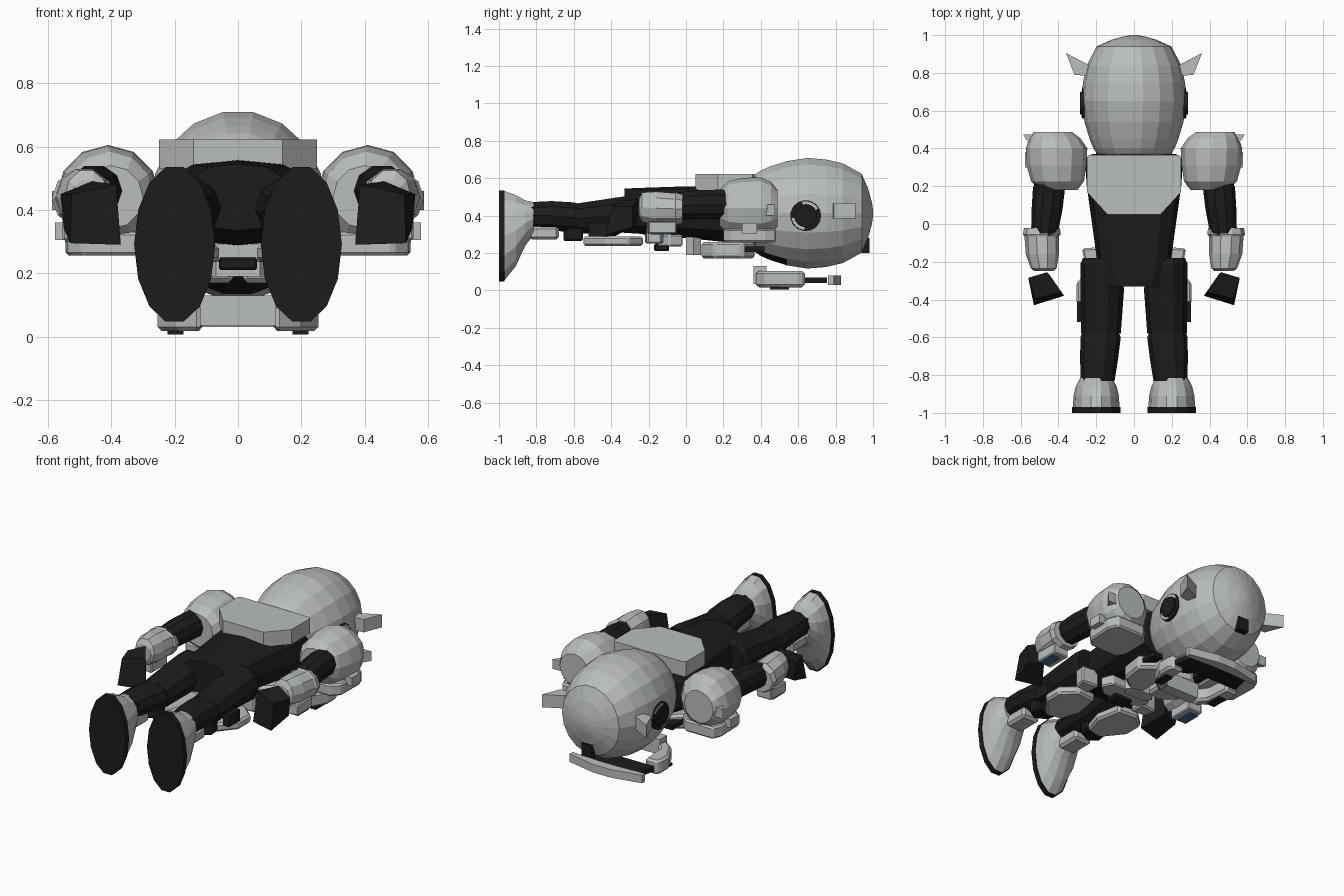
import bpy, bmesh, math
from mathutils import Vector

if "Cube" in bpy.data.objects:
    bpy.data.objects.remove(bpy.data.objects["Cube"])


def material(name, rgb):
    m = bpy.data.materials.new(name)
    m.diffuse_color = (*rgb, 1)
    m.use_nodes = True
    m.node_tree.nodes["Principled BSDF"].inputs["Base Color"].default_value = m.diffuse_color
    return m


GREY = material("armour grey", (0.49, 0.51, 0.515))
DARK = material("suit black", (0.0115, 0.0115, 0.0115))
BLUE = material("light blue", (0.05, 0.16, 0.32))


def finish(name, bm, mat, mirror=False, bevel=0):
    bmesh.ops.recalc_face_normals(bm, faces=bm.faces)
    me = bpy.data.meshes.new(name)
    bm.to_mesh(me)
    bm.free()
    me.materials.append(mat)
    ob = bpy.data.objects.new(name, me)
    bpy.context.collection.objects.link(ob)
    if bevel:
        b = ob.modifiers.new("Bevel", 'BEVEL')
        b.width, b.segments = bevel, 1
    if mirror:
        ob.modifiers.new("Mirror", 'MIRROR')
    return ob


def skin(name, loops, mat, **kw):
    """Closed skin over a row of point loops."""
    bm = bmesh.new()
    rows = [[bm.verts.new(p) for p in loop] for loop in loops]
    n = len(rows[0])
    for a, b in zip(rows, rows[1:]):
        for i in range(n):
            j = (i + 1) % n
            bm.faces.new((a[i], a[j], b[j], b[i]))
    bm.faces.new(rows[0])
    bm.faces.new(rows[-1])
    return finish(name, bm, mat, **kw)


def loft(name, rings, n, mat, power=1.0, **kw):
    """Rings along y, each (y, centre x, centre z, radius x, radius z)."""
    def sp(v):
        return math.copysign(abs(v) ** power, v)
    loops = []
    for y, cx, cz, rx, rz in rings:
        angs = [2 * math.pi * i / n for i in range(n)]
        loops.append([(cx + rx * sp(math.cos(a)), y, cz + rz * sp(math.sin(a))) for a in angs])
    return skin(name, loops, mat, **kw)


def side_plate(name, outline, x0, x1, mat):
    """Upright plate on the side of the head from a yz outline around the ear."""
    skin(name, [[(x, 0.64 + y, 0.40 + z) for y, z in outline] for x in (x0, x1)], mat, mirror=True)


def arc(r, a0, a1, n):
    return [(r * math.cos(math.radians(a0 + (a1 - a0) * i / n)),
             r * math.sin(math.radians(a0 + (a1 - a0) * i / n))) for i in range(n + 1)]


def plate(name, outline, z0, z1, mat, **kw):
    """Flat plate from an xy outline."""
    return skin(name, [[(x, y, z) for x, y in outline] for z in (z0, z1)], mat, **kw)


def box(name, x, y, z, mat, **kw):
    return plate(name, [(x[0], y[0]), (x[1], y[0]), (x[1], y[1]), (x[0], y[1])], z[0], z[1], mat, **kw)


def both(pts):
    """Symmetric outline from its right half."""
    return pts + [(-x, y) for x, y in reversed(pts)]


# Head with a dark throat
head = [(0.35, .12), (0.37, .195), (0.40, .215), (0.45, .235), (0.54, .262), (0.65, .278), (0.75, .27),
        (0.84, .25), (0.94, .198), (0.975, .12), (0.995, .05), (1.0, .012)]
skull = loft("head", [(y, 0, 0.413, r, r * 1.08) for y, r in head], 18, GREY)
skull.data.materials.append(DARK)
for f in skull.data.polygons:
    if f.center.y < .5 and f.center.z < .22 and abs(f.center.x) < .12:
        f.material_index = 1

# Ears, horns and crest
side_plate("ear_rim", arc(.083, 0, 336, 14), .24, .275, DARK)
for start in (30, 190):
    side_plate("ear_slot", arc(.077, start, start + 75, 4) + arc(.062, start + 75, start, 4), .25, .278, GREY)
side_plate("ear_disc", arc(.06, 0, 330, 11), .24, .286, DARK)
plate("head_horn", [(.235, .84), (.36, .905), (.315, .79), (.255, .785)], .385, .465, GREY, mirror=True)
box("crest", (-.035, .035), (.90, .98), (.20, .28), DARK)

# Face guard in front of the head
plate("brow", both([(.06, .83), (.25, .79), (.25, .76), (.06, .77)]), .03, .08, GREY)
plate("visor", both([(.20, .755), (.225, .635)]), .04, .07, DARK)
plate("chin_guard", both([(.12, .43), (.12, .36)]), .035, .13, GREY)
plate("cheek_guard", [(.16, .635), (.24, .635), (.254, .60), (.254, .53), (.195, .42), (.12, .365), (.11, .43), (.15, .48)],
      .017, .105, GREY, mirror=True, bevel=.014)
box("cheek_pad", (.172, .222), (.45, .55), (.006, .02), DARK, mirror=True)

# Torso and backpack
loft("torso", [(.37, 0, .41, .22, .12), (.35, 0, .41, .26, .145), (.2, 0, .41, .25, .15),
               (-.05, 0, .42, .215, .135), (-.2, 0, .42, .195, .13), (-.33, 0, .44, .15, .105)],
     12, DARK, power=.7)
plate("backpack", both([(.235, .365), (.25, .355), (.25, .17), (.14, .05)]), .53, .622, GREY)

# Chest and waist armour
plate("chest_plate", [(.015, .35), (.13, .37), (.22, .30), (.20, .15), (.10, .08), (.015, .10)],
      .17, .26, GREY, mirror=True, bevel=.015)
box("chest_vent", (.14, .20), (.31, .42), (.205, .235), DARK, mirror=True)
plate("belly_plate", both([(.07, .08), (.10, .04), (.07, 0)]), .19, .30, GREY)
plate("waist_plate", both([(.14, -.02), (.17, -.09), (.11, -.15)]), .235, .30, GREY, bevel=.008)
box("belt_buckle", (-.06, .06), (-.17, -.09), (.21, .25), DARK, bevel=.006)
plate("hip_plate", [(.16, -.12), (.275, -.13), (.26, -.21), (.16, -.22)], .25, .36, GREY, mirror=True, bevel=.01)

# Shoulders
loft("shoulder", [(.18, .40, .44, .10, .10), (.225, .405, .44, .14, .145), (.31, .41, .44, .158, .162),
                  (.40, .41, .44, .163, .165), (.455, .42, .44, .135, .14), (.488, .43, .44, .10, .10)],
     12, GREY, mirror=True)
plate("shoulder_fin", [(.53, .475), (.588, .475), (.55, .42), (.50, .42)], .40, .46, GREY, mirror=True)
plate("shoulder_plate", [(.27, .42), (.33, .48), (.52, .48), (.545, .42), (.54, .25), (.49, .20), (.31, .20), (.27, .25)],
      .256, .33, GREY, mirror=True, bevel=.01)
box("shoulder_stud", (.53, .578), (.30, .38), (.305, .36), GREY, mirror=True)

# Arms and hands
loft("upper_arm", [(.24, .445, .46, .075, .08), (.19, .45, .46, .085, .083), (.08, .46, .46, .082, .082),
                   (-.06, .475, .45, .07, .075)], 10, DARK, mirror=True)
loft("forearm", [(-.02, .487, .435, .095, .08), (-.055, .488, .437, .10, .092), (-.065, .488, .437, .092, .088),
                 (-.16, .485, .44, .088, .093), (-.235, .478, .445, .068, .083), (-.25, .476, .445, .05, .05)],
     10, GREY, mirror=True)
plate("forearm_plate", [(.45, -.05), (.55, -.05), (.554, -.20), (.45, -.21)], .305, .37, GREY,
      mirror=True, bevel=.006)
box("forearm_stripe", (.485, .546), (-.19, -.08), (.299, .307), BLUE, mirror=True)
wrist = [(.46, -.255, .49), (.56, -.285, .45), (.55, -.285, .34), (.45, -.265, .36)]
tips = [(.385, -.36, .48), (.525, -.395, .45), (.53, -.43, .295), (.37, -.38, .29)]
skin("hand", [wrist, tips], DARK, mirror=True)

# Legs
loft("thigh", [(-.18, .19, .41, .08, .10), (-.21, .175, .41, .108, .115), (-.35, .168, .405, .115, .10),
               (-.58, .175, .385, .105, .085)], 10, DARK, mirror=True)
loft("calf", [(-.56, .178, .385, .09, .08), (-.60, .177, .39, .107, .085), (-.72, .185, .40, .10, .082),
              (-.83, .193, .40, .09, .076)], 10, DARK, mirror=True)
plate("thigh_plate", [(.09, -.24), (.22, -.23), (.305, -.31), (.305, -.42), (.20, -.55), (.10, -.53), (.06, -.40)],
      .237, .29, GREY, mirror=True, bevel=.012)
box("thigh_pouch", (.26, .302), (-.52, -.41), (.29, .36), DARK, mirror=True)
plate("knee_pad", [(.11, -.55), (.25, -.55), (.26, -.62), (.20, -.66), (.12, -.62)], .265, .34, DARK,
      mirror=True, bevel=.01)
box("shin_plate", (.135, .255), (-.84, -.68), (.272, .345), GREY, mirror=True, bevel=.015)

# Boots
loft("boot", [(-.815, .20, .385, .085, .09), (-.86, .20, .36, .108, .125), (-.91, .20, .32, .12, .195),
              (-.972, .20, .292, .124, .246)], 14, GREY, mirror=True)
loft("boot_sole", [(-.97, .20, .291, .128, .25), (-1.0, .20, .291, .128, .25)], 14, DARK, mirror=True)
